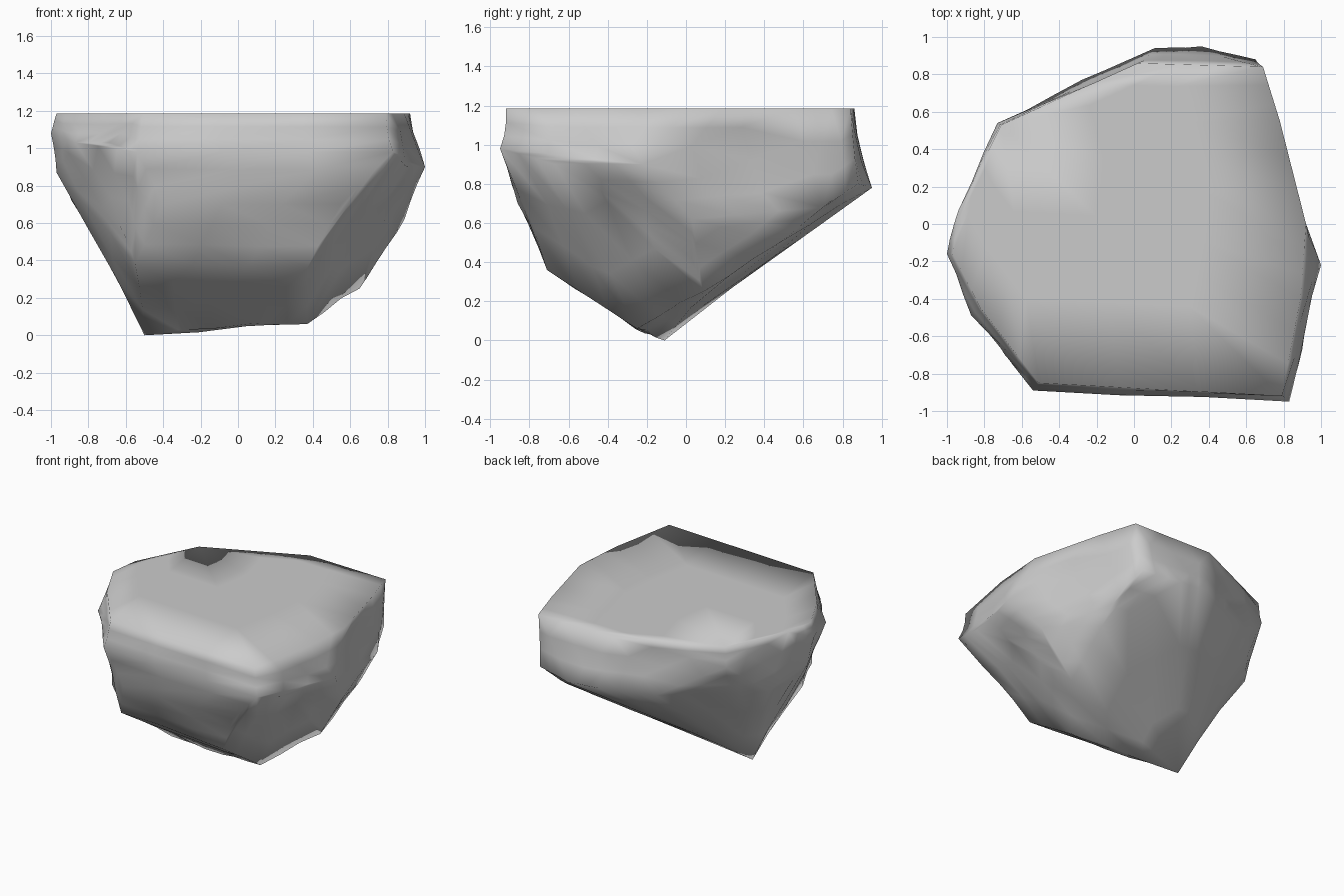
import bpy, bmesh
from mathutils import Vector, noise

if "Cube" in bpy.data.objects:
    bpy.data.objects.remove(bpy.data.objects["Cube"])

TOP = 1.185

# Outline of the flat top, anticlockwise from the left
top_outline = [(-.97, -.16), (-.82, -.45), (-.62, -.68), (-.51, -.85), (.1, -.88),
               (.79, -.92), (.89, -.4), (.92, 0), (.81, .2), (.78, .55),
               (.69, .84), (.02, .86), (-.71, .53), (-.94, .07)]

# Corners of the chipped sides
side_points = [
    # left
    (-1, -.16, 1.08), (-.97, -.12, .87), (-.89, 0, .72), (-.87, -.49, 1.03),
    (-.69, -.7, 1.03), (-.78, -.45, .8), (-.86, .2, .75), (-.63, -.66, .58),
    # front
    (-.54, -.89, .98), (.83, -.95, .98), (-.4, -.85, .7), (.55, -.86, .7),
    (-.55, -.66, .38), (.37, -.71, .36), (.1, -.48, .22),
    # right
    (.9, -.67, .9), (1, -.22, .9), (.89, .03, .62), (.76, .03, .42),
    (.65, .09, .25), (.7, .48, .5), (.72, .7, .68),
    # back
    (.36, .95, .78), (.11, .94, .8), (.65, .88, .8), (-.28, .77, .78),
    (-.73, .54, 1.03), (-.67, .46, .78),
    # bottom ridge
    (-.5, -.11, 0), (.37, -.25, .06), (.05, -.26, .06)]

# Chips pressed into the sides: centre, radius, depth
dents = [((.82, .3, .95), .35, .04), ((.8, -.45, .6), .35, .06),
         ((-.72, -.62, .75), .3, .04), ((-.5, -.3, .25), .25, .02),
         ((-.65, .2, .45), .4, .04), ((.6, -.65, .5), .3, .03)]

# Rock body: hull of the corners
bm = bmesh.new()
for p in [(x, y, TOP) for x, y in top_outline] + side_points:
    bm.verts.new(p)
hull = bmesh.ops.convex_hull(bm, input=bm.verts)
loose = {g for g in hull["geom_interior"] + hull["geom_unused"]
         if isinstance(g, bmesh.types.BMVert) and g.is_valid}
bmesh.ops.delete(bm, geom=list(loose), context='VERTS')

# Uneven surface: move the in-between vertices, keeping corners and the flat top
key = lambda co: tuple(round(c, 3) for c in co)
corners = {key(v.co) for v in bm.verts}
bmesh.ops.subdivide_edges(bm, edges=bm.edges[:], cuts=2, use_grid_fill=True)
bmesh.ops.triangulate(bm, faces=bm.faces[:])
bmesh.ops.recalc_face_normals(bm, faces=bm.faces[:])
bm.normal_update()
moves = []
for v in bm.verts:
    if key(v.co) in corners or v.co.z > TOP - .01:
        continue
    push = noise.noise(v.co * 3.5 + Vector((4.2, 1.7, 9.1))) * .02 - .004
    for centre, radius, depth in dents:
        push -= depth * max(0, 1 - (v.co - Vector(centre)).length / radius)
    moves.append((v, v.normal * push))
for v, d in moves:
    v.co += d
    v.co.z = max(v.co.z, 0)

mesh = bpy.data.meshes.new("rock")
bm.to_mesh(mesh)
bm.free()
rock = bpy.data.objects.new("rock", mesh)
bpy.context.collection.objects.link(rock)
for p in mesh.polygons:
    p.use_smooth = True
